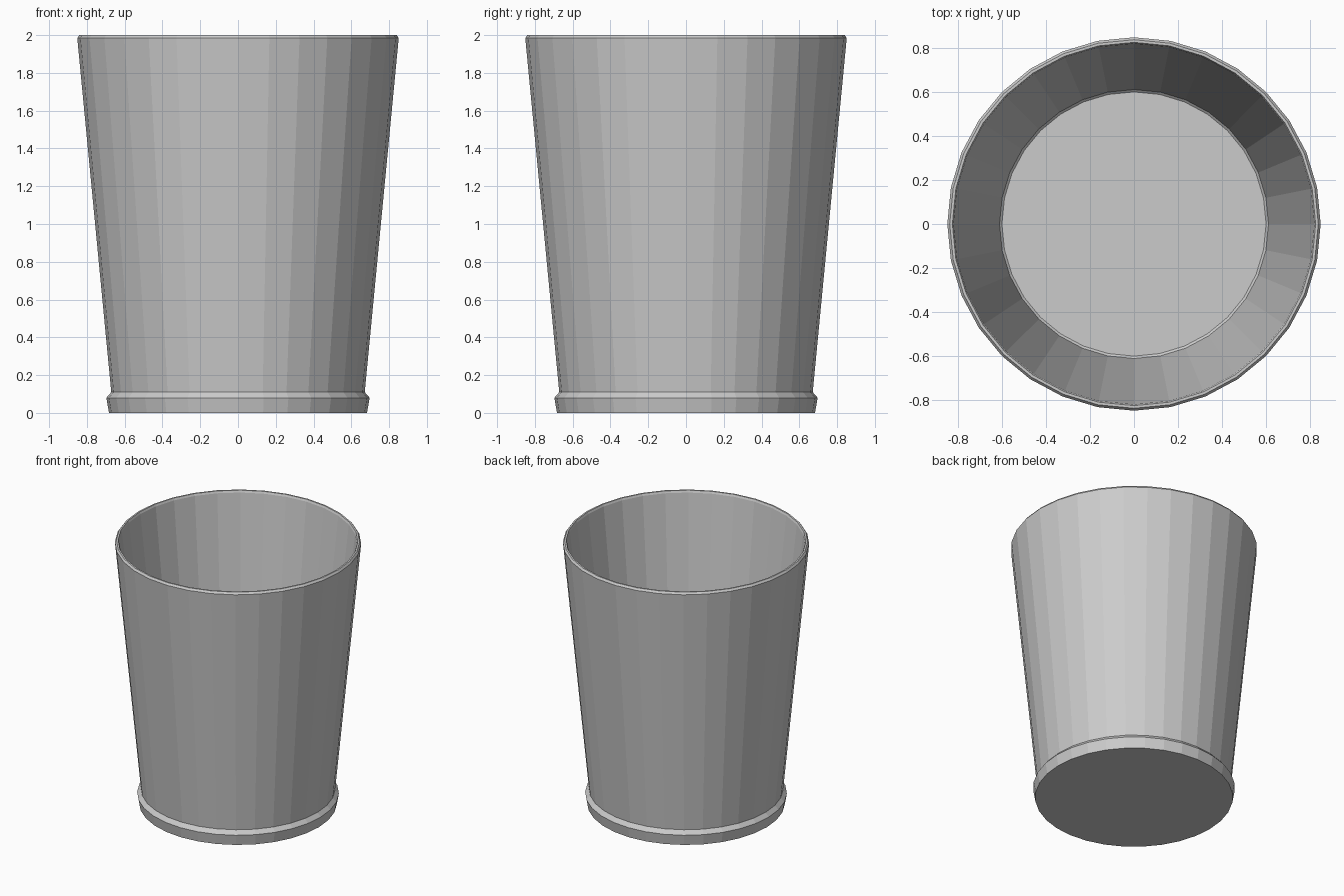
import bpy, bmesh, math

if "Cube" in bpy.data.objects:
    bpy.data.objects.remove(bpy.data.objects["Cube"])

SIDES = 32


def lathe(name, profile):
    """Spin a closed (radius, z) profile around z; radius 0 ends become caps."""
    bm = bmesh.new()
    rings = []
    for r, z in profile:
        rings.append([bm.verts.new((r * math.cos(2 * math.pi * i / SIDES),
                                    r * math.sin(2 * math.pi * i / SIDES), z))
                      for i in range(SIDES)])
    for a, b in zip(rings, rings[1:]):
        for i in range(SIDES):
            j = (i + 1) % SIDES
            bm.faces.new((a[i], a[j], b[j], b[i]))
    # Flat underside and inner floor
    bm.faces.new(rings[0][::-1])
    bm.faces.new(rings[-1])
    bmesh.ops.recalc_face_normals(bm, faces=bm.faces)
    mesh = bpy.data.meshes.new(name)
    bm.to_mesh(mesh)
    bm.free()
    obj = bpy.data.objects.new(name, mesh)
    bpy.context.collection.objects.link(obj)
    return obj


# Hollow tapered cup: foot band, outer wall, bevelled rim, inner wall, floor
lathe("tapered_cup", [
    (0.683, 0.0), (0.697, 0.08), (0.671, 0.11),
    (0.851, 1.985), (0.84, 2.0), (0.828, 2.0), (0.822, 1.985),
    (0.613, 0.115), (0.602, 0.105),
])
